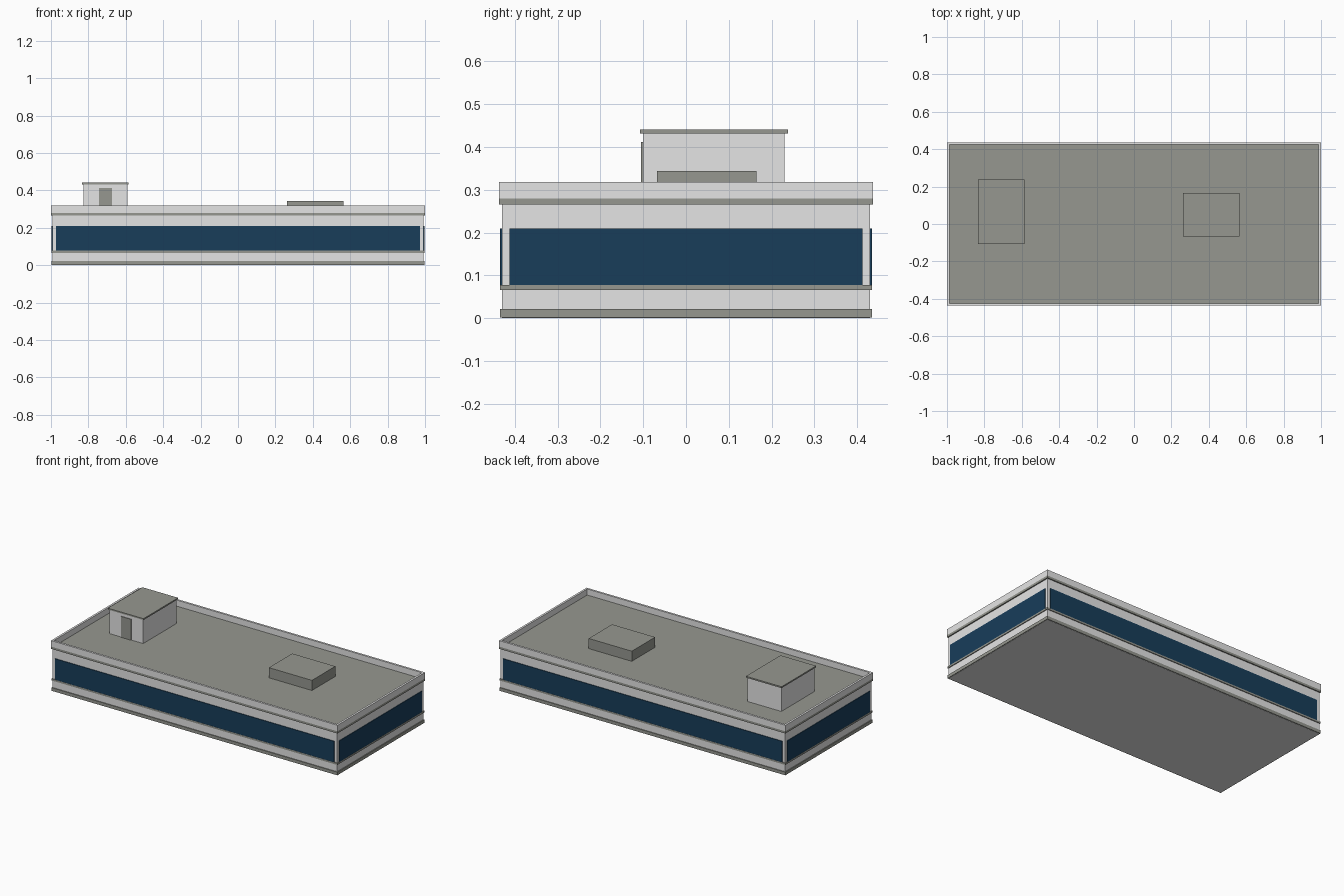
import bpy
import bmesh
from mathutils import Vector

cube = bpy.data.objects.get("Cube")
if cube:
    bpy.data.objects.remove(cube, do_unlink=True)


def material(name, rgb):
    mat = bpy.data.materials.new(name)
    mat.use_nodes = True
    color = (*rgb, 1)
    mat.diffuse_color = color
    mat.node_tree.nodes["Principled BSDF"].inputs["Base Color"].default_value = color
    return mat


light = material("light_grey_wall", (0.785, 0.785, 0.785))
stone = material("warm_grey_trim", (0.305, 0.313, 0.28))
glass = material("dark_blue_glass", (0.009, 0.047, 0.102))


def finish(name, bm, mat):
    bmesh.ops.recalc_face_normals(bm, faces=bm.faces)
    mesh = bpy.data.meshes.new(name)
    bm.to_mesh(mesh)
    bm.free()
    mesh.materials.append(mat)
    obj = bpy.data.objects.new(name, mesh)
    bpy.context.collection.objects.link(obj)
    return obj


def box(name, low, high, mat):
    low, high = Vector(low), Vector(high)
    bm = bmesh.new()
    bmesh.ops.create_cube(bm, size=1)
    bmesh.ops.scale(bm, vec=high - low, verts=bm.verts)
    bmesh.ops.translate(bm, vec=(low + high) / 2, verts=bm.verts)
    return finish(name, bm, mat)


def slab(name, x, y, bottom, top, mat):
    return box(name, (-x, -y, bottom), (x, y, top), mat)


def ring(name, x, y, bottom, top, width, mat):
    """Rectangular wall that is open in the middle."""
    bm = bmesh.new()
    loops = []
    for inset in (0, width):
        for z in (bottom, top):
            loops.append([bm.verts.new((sx * (x - inset), sy * (y - inset), z))
                          for sx, sy in ((-1, -1), (1, -1), (1, 1), (-1, 1))])
    outer_low, outer_top, inner_low, inner_top = loops
    for a, b in ((outer_low, outer_top), (outer_top, inner_top),
                 (inner_top, inner_low), (inner_low, outer_low)):
        for i in range(4):
            j = (i + 1) % 4
            bm.faces.new((a[i], a[j], b[j], b[i]))
    return finish(name, bm, mat)


# Main block
WALL_X, WALL_Y = 0.993, 0.43
ROOF = 0.28
slab("main_walls", WALL_X, WALL_Y, 0, 0.266, light)
ring("base_plinth", 0.998, 0.435, 0.001, 0.021, 0.005, stone)
ring("window_sill", 0.998, 0.435, 0.066, 0.077, 0.005, stone)
slab("roof_slab", 1, 0.437, 0.266, ROOF, stone)
ring("parapet", 1, 0.437, ROOF, 0.318, 0.013, light)

# Ribbon windows on all four sides
DEPTH = 0.004
for side, sign in (("front", -1), ("back", 1)):
    ys = sorted((sign * WALL_Y, sign * (WALL_Y + DEPTH)))
    box(side + "_window", (-0.974, ys[0], 0.077), (0.974, ys[1], 0.209), glass)
for side, sign in (("right", -1), ("left", 1)):
    xs = sorted((sign * WALL_X, sign * (WALL_X + DEPTH)))
    box(side + "_window", (xs[0], -0.412, 0.077), (xs[1], 0.412, 0.209), glass)

# Stair house with door and overhanging roof
box("stair_house", (-0.827, -0.101, ROOF), (-0.591, 0.23, 0.432), light)
box("stair_house_roof", (-0.834, -0.107, 0.432), (-0.585, 0.238, 0.441), stone)
box("stair_house_door", (-0.744, -0.105, ROOF), (-0.674, -0.101, 0.412), stone)

# Rooftop equipment
box("roof_unit", (0.263, -0.068, ROOF), (0.564, 0.165, 0.344), stone)
